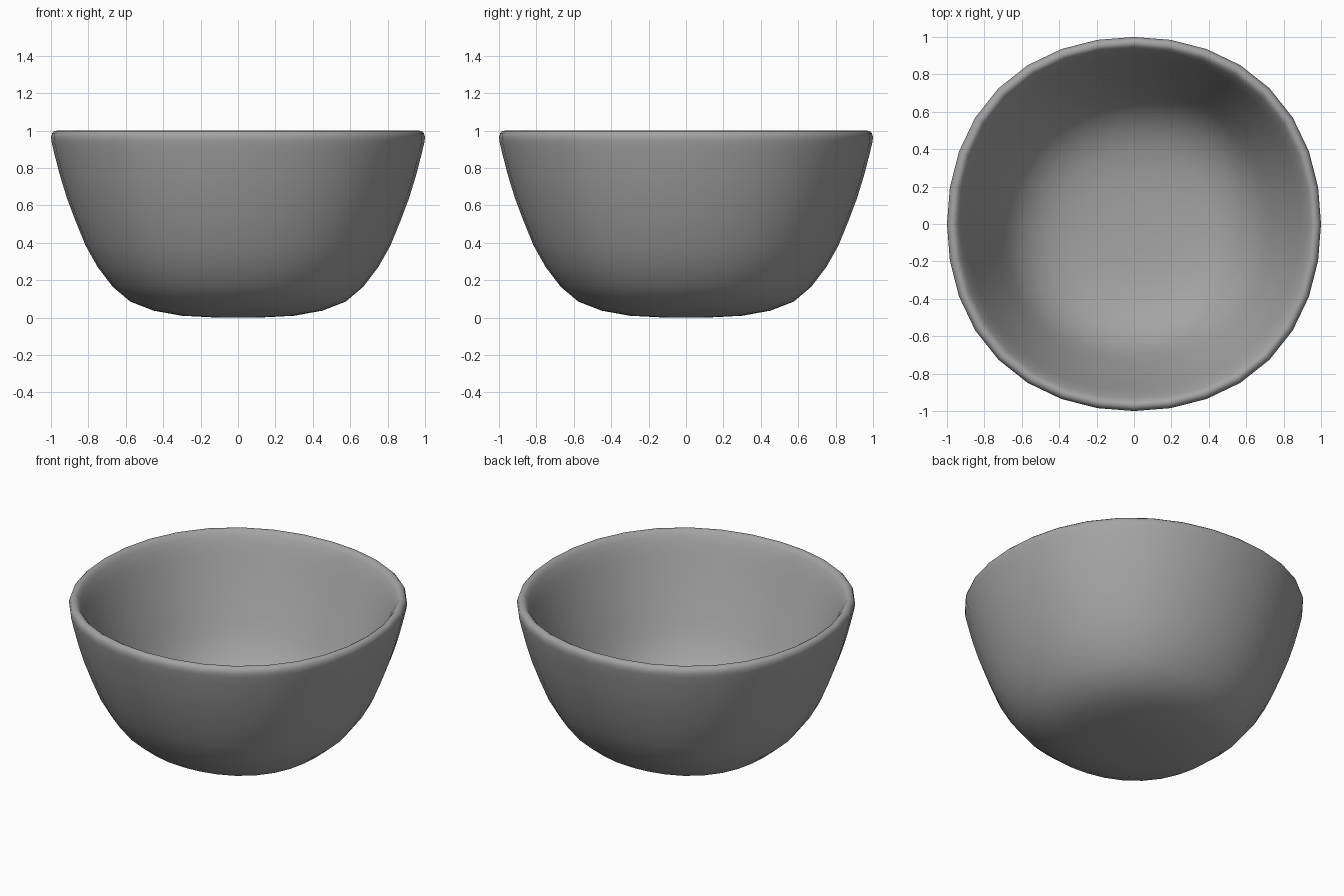
import bpy
import bmesh
import math

default_cube = bpy.data.objects.get("Cube")
if default_cube:
    bpy.data.objects.remove(default_cube, do_unlink=True)

SEGMENTS = 32

# Half section (radius, height): outside wall, rounded rim, inside wall
OUTER = [(.15, .002), (.3, .01), (.45, .037), (.575, .085), (.67, .165),
         (.75, .27), (.815, .385), (.87, .52), (.915, .64), (.952, .76),
         (.983, .88), (.997, .94), (1, .965)]
RIM = [(.994, .986), (.982, .997), (.965, 1), (.95, .991), (.934, .968)]
INNER = [(.912, .925), (.89, .87), (.86, .79), (.825, .7), (.785, .605),
         (.745, .51), (.7, .41), (.65, .325), (.58, .25), (.49, .19),
         (.39, .155), (.27, .135), (.15, .127)]
FLOOR_BOTTOM, FLOOR_TOP = 0, .125


def ring(bm, radius, height):
    """Slightly squared ring, a little squarer towards the base."""
    squareness = .02 - .0075 * height
    verts = []
    for i in range(SEGMENTS):
        a = math.tau * i / SEGMENTS
        r = radius * (1 + squareness * (1 - math.cos(4 * a)))
        verts.append(bm.verts.new((r * math.cos(a), r * math.sin(a), height)))
    return verts


def make_material(name, colour):
    mat = bpy.data.materials.new(name)
    mat.use_nodes = True
    mat.diffuse_color = colour
    shader = next(n for n in mat.node_tree.nodes if n.type == 'BSDF_PRINCIPLED')
    shader.inputs["Base Color"].default_value = colour
    return mat


# Bowl: rings joined by quads, closed with a fan under and inside
bm = bmesh.new()
rings = [ring(bm, r, z) for r, z in OUTER + RIM + INNER]
base_centre = bm.verts.new((0, 0, FLOOR_BOTTOM))
floor_centre = bm.verts.new((0, 0, FLOOR_TOP))
for i in range(SEGMENTS):
    j = (i + 1) % SEGMENTS
    for low, high in zip(rings, rings[1:]):
        bm.faces.new((low[i], low[j], high[j], high[i]))
    bm.faces.new((base_centre, rings[0][j], rings[0][i]))
    bm.faces.new((floor_centre, rings[-1][i], rings[-1][j]))
bmesh.ops.recalc_face_normals(bm, faces=bm.faces)
for face in bm.faces:
    face.smooth = True

mesh = bpy.data.meshes.new("bowl")
bm.to_mesh(mesh)
bm.free()
mesh.materials.append(make_material("mid_grey", (.37, .37, .37, 1)))
bowl = bpy.data.objects.new("bowl", mesh)
bpy.context.collection.objects.link(bowl)
